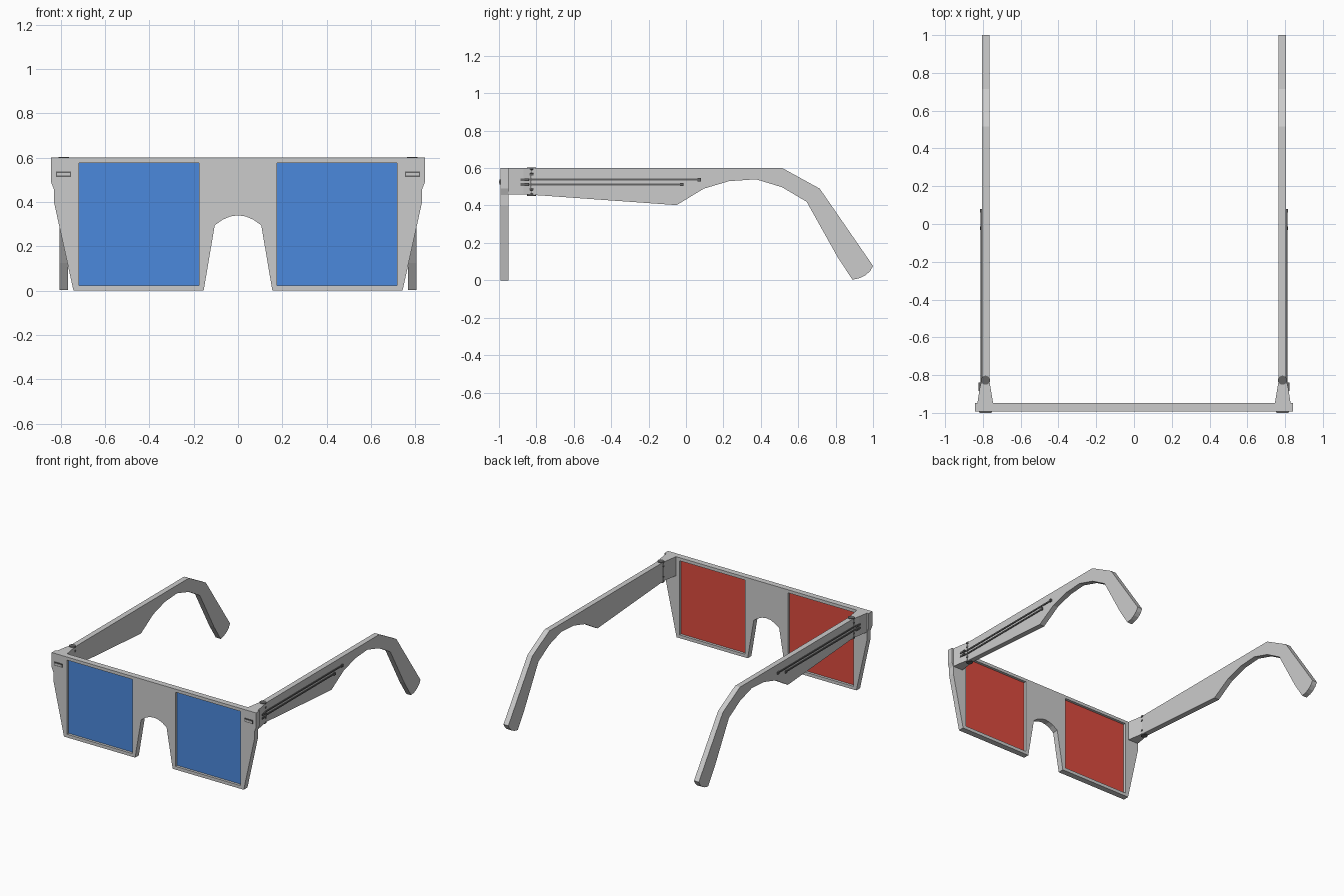
import bpy, bmesh, math
from mathutils import Vector

if "Cube" in bpy.data.objects:
    bpy.data.objects.remove(bpy.data.objects["Cube"])


def material(name, rgb):
    m = bpy.data.materials.new(name)
    m.diffuse_color = (*rgb, 1)
    m.use_nodes = True
    m.node_tree.nodes["Principled BSDF"].inputs["Base Color"].default_value = m.diffuse_color
    return m


BLUE = material("blue_film", (0.07, 0.25, 0.72))
RED = material("red_film", (0.72, 0.07, 0.05))
DARK = material("dark_metal", (0.13, 0.13, 0.13))


def new_object(name, bm, mat=None, recalc=True):
    if recalc:
        bmesh.ops.recalc_face_normals(bm, faces=bm.faces)
    me = bpy.data.meshes.new(name)
    bm.to_mesh(me)
    bm.free()
    if mat:
        me.materials.append(mat)
    ob = bpy.data.objects.new(name, me)
    bpy.context.collection.objects.link(ob)
    return ob


def prism(name, pts, direction):
    """Extrude a planar outline along a direction."""
    bm = bmesh.new()
    face = bm.faces.new([bm.verts.new(p) for p in pts])
    ext = bmesh.ops.extrude_face_region(bm, geom=[face])
    verts = [v for v in ext["geom"] if isinstance(v, bmesh.types.BMVert)]
    bmesh.ops.translate(bm, verts=verts, vec=direction)
    return new_object(name, bm)


def box(name, x, y, z, mat=None):
    bm = bmesh.new()
    bmesh.ops.create_cube(bm, size=1)
    for v in bm.verts:
        v.co = Vector(sum(r) / 2 + c * (r[1] - r[0]) for r, c in zip((x, y, z), v.co))
    return new_object(name, bm, mat)


def sheet(name, pts, facing, mat):
    """Single flat face whose normal points along the given y sign."""
    bm = bmesh.new()
    face = bm.faces.new([bm.verts.new(p) for p in pts])
    face.normal_update()
    if face.normal.y * facing < 0:
        face.normal_flip()
    return new_object(name, bm, mat, recalc=False)


def spool(name, centre, levels, mat, sides=16):
    """Lathed pin from (radius, z) levels."""
    bm = bmesh.new()
    rings = [[bm.verts.new((centre[0] + r * math.cos(2 * math.pi * i / sides),
                            centre[1] + r * math.sin(2 * math.pi * i / sides), z))
              for i in range(sides)] for r, z in levels]
    for a, b in zip(rings, rings[1:]):
        for i in range(sides):
            j = (i + 1) % sides
            bm.faces.new((a[i], a[j], b[j], b[i]))
    bm.faces.new(rings[0])
    bm.faces.new(rings[-1])
    return new_object(name, bm, mat)


# Front frame: filled 2D outline with two lens openings
right = [(0, 0.34), (0.035, 0.335), (0.07, 0.32), (0.105, 0.295), (0.155, 0), (0.742, 0),
         (0.83, 0.40), (0.83, 0.457), (0.843, 0.49), (0.843, 0.6)]
outline = right + [(-x, z) for x, z in reversed(right[1:])]
hole = [(0.177, 0.024), (0.717, 0.024), (0.717, 0.577), (0.177, 0.577)]
cu = bpy.data.curves.new("front_frame", "CURVE")
cu.dimensions = "2D"
cu.fill_mode = "BOTH"
cu.extrude = 0.022
for loop in (outline, hole, [(-x, z) for x, z in hole]):
    sp = cu.splines.new("POLY")
    sp.points.add(len(loop) - 1)
    for p, (x, z) in zip(sp.points, loop):
        p.co = (x, z, 0, 1)
    sp.use_cyclic_u = True
frame = bpy.data.objects.new("front_frame", cu)
bpy.context.collection.objects.link(frame)
frame.location = (0, -0.97, 0)
frame.rotation_euler = (math.pi / 2, 0, 0)
bpy.context.view_layer.objects.active = frame
frame.select_set(True)
bpy.ops.object.convert(target="MESH")
bpy.ops.object.shade_flat()

# Temple side outline (y, z)
temple = [(-0.825, 0.6), (0.515, 0.6), (0.715, 0.49), (1.0, 0.077), (0.985, 0.05),
          (0.96, 0.027), (0.93, 0.012), (0.89, 0.003), (0.81, 0.125), (0.645, 0.42),
          (0.515, 0.497), (0.375, 0.54), (0.23, 0.53), (0.095, 0.49), (-0.05, 0.402),
          (-0.825, 0.457)]
# Flared end block plan (x, y)
block = [(0.83, -0.955), (0.817, -0.87), (0.806, -0.828), (0.766, -0.828), (0.745, -0.955)]

for side, s in (("right", 1), ("left", -1)):
    def xr(a, b):
        return tuple(sorted((s * a, s * b)))

    # Lens: blue outer film and red inner film
    for name, y, facing, mat in (("outer", -0.973, -1, BLUE), ("inner", -0.967, 1, RED)):
        sheet(f"{side}_lens_{name}", [(s * x, y, z) for x, z in hole], facing, mat)

    prism(side + "_temple", [(s * 0.766, y, z) for y, z in temple], (s * 0.04, 0, 0))
    prism(side + "_end_block", [(s * x, y, 0.458) for x, y in block], (0, 0, 0.142))

    # Hinge pins, top and bottom
    for name, z0 in (("upper", 0.56), ("lower", 0.45)):
        spool(f"{side}_{name}_hinge_pin", (s * 0.786, -0.827),
              [(0.024, z0), (0.024, z0 + 0.012), (0.014, z0 + 0.016),
               (0.014, z0 + 0.028), (0.024, z0 + 0.032), (0.024, z0 + 0.044)], DARK)

    # Front rivet: dark rim with a plain face plate
    box(side + "_rivet_rim", xr(0.753, 0.82), (-0.998, -0.985), (0.513, 0.538), DARK)
    box(side + "_rivet_plate", xr(0.757, 0.816), (-1.0, -0.99), (0.519, 0.532))

    # Two decorative wires with clips and end studs on the temple's outside
    for name, z, end in (("upper", 0.538, 0.07), ("lower", 0.512, -0.022)):
        box(f"{side}_{name}_wire", xr(0.80, 0.812), (-0.85, end), (z - 0.005, z + 0.005), DARK)
        box(f"{side}_{name}_wire_clip", xr(0.80, 0.823), (-0.885, -0.84),
            (z - 0.007, z + 0.007), DARK)
        box(f"{side}_{name}_wire_stud", xr(0.80, 0.816), (end - 0.009, end + 0.009),
            (z - 0.009, z + 0.009), DARK)
